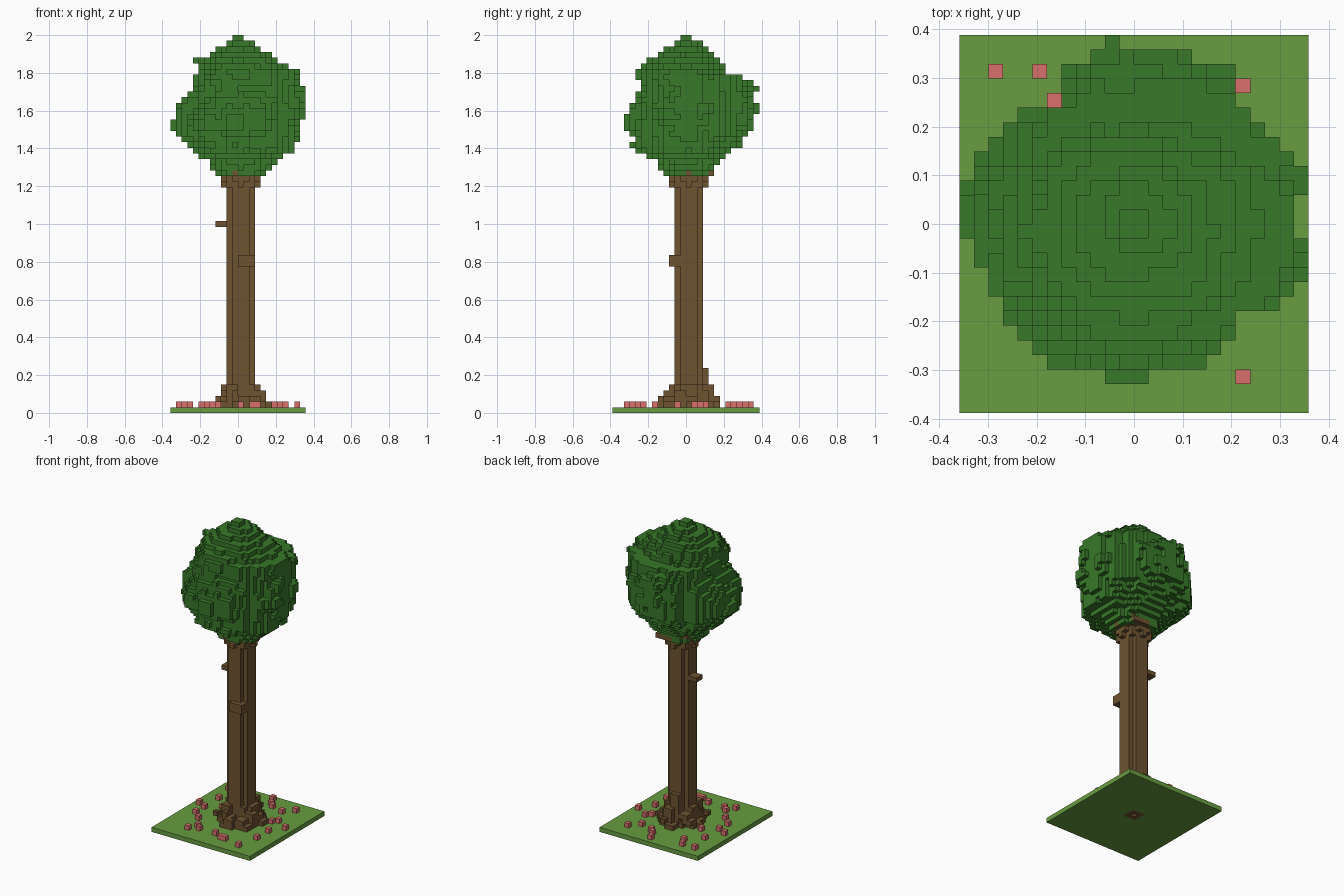
import bpy
import bmesh
from mathutils import Vector, noise

cube = bpy.data.objects.get("Cube")
if cube:
    bpy.data.objects.remove(cube, do_unlink=True)

NX, NY, NZ = 24, 26, 67          # size of the block grid
V = 2 / NZ                       # edge of one block
CX, CY = 12, 13                  # block at the trunk centre


def material(name, hex_code):
    def linear(c):
        return c / 12.92 if c <= 0.04045 else ((c + 0.055) / 1.055) ** 2.4
    rgb = [linear(int(hex_code[n:n + 2], 16) / 255) for n in (0, 2, 4)]
    mat = bpy.data.materials.new(name)
    mat.use_nodes = True
    mat.diffuse_color = (*rgb, 1)
    mat.node_tree.nodes["Principled BSDF"].inputs["Base Color"].default_value = (*rgb, 1)
    return mat


bark = material("bark brown", "6d5330")
leaf = material("leaf green", "387829")
grass = material("grass green", "679c40")
petal = material("petal red", "d8706c")


def box(xs, ys, zs):
    """All blocks in three inclusive index ranges."""
    return {(i, j, k)
            for i in range(xs[0], xs[1] + 1)
            for j in range(ys[0], ys[1] + 1)
            for k in range(zs[0], zs[1] + 1)}


def disc(radius, k, rough=0.0):
    """One layer of blocks around the trunk, with an uneven rim."""
    cells = set()
    for i in range(NX):
        for j in range(NY):
            wobble = rough * noise.noise(Vector((i, j, k)) * 0.43)
            if Vector((i - CX, j - CY)).length <= radius + wobble:
                cells.add((i, j, k))
    return cells


# Trunk: a five-wide column without its corners
trunk = set()
for k in range(1, 44):
    trunk |= disc(2.3, k)

# Roots: shrinking uneven rings, plus one tall root at the back
roots = box((11, 12), (16, 16), (1, 7))
for k, radius in enumerate((4.9, 4.2, 3.6, 3.1), start=1):
    roots |= disc(radius, k, 2.2)

# Ring of root under the ground, open in the middle
hollow = {(CX, CY, 0)}
root_tip = disc(1.5, 0) - hollow

# Knot, twig and the flare where the boughs enter the leaves
knot = box((12, 14), (10, 10), (26, 27)) | box((14, 14), (11, 11), (26, 27))
twig = box((8, 9), (13, 14), (33, 33))
boughs = disc(3, 40) | disc(3.2, 41) | disc(3.8, 42, 1.5)
for sx in (-1, 1):
    for sy in (-1, 1):
        boughs |= {(CX + sx * 3, CY + sy * 2, 42), (CX + sx * 3, CY + sy * 3, 43)}

# Crown: layer -> reach to the right, left, front and back in blocks
CROWN = {
    42: (4, 5, 4, 5), 44: (5, 7, 5, 6), 46: (8, 10, 9, 8), 48: (10, 11, 9, 10),
    50: (12, 11, 11, 12), 53: (11, 12, 10, 12), 57: (8, 11, 8, 12),
    59: (8, 12, 9, 10), 60: (7, 11, 9, 7), 62: (7, 7, 7, 6), 64: (4, 4, 4, 4),
    65: (2, 3, 2, 3), 66: (1, 1, 1, 1),
}
# First and last block of the crown's outline in each row, front to back
OUTLINE = [
    (10, 12), (5, 16), (4, 17), (3, 18), (3, 18), (3, 22), (2, 22), (2, 23),
    (1, 23), (1, 23), (0, 22), (0, 22), (0, 22), (0, 23), (1, 23), (1, 23),
    (2, 21), (3, 20), (4, 19), (7, 18), (7, 18), (7, 18), (9, 15), (10, 10),
]


def reach(k):
    low = max(n for n in CROWN if n <= k)
    high = min(n for n in CROWN if n >= k)
    t = (k - low) / max(high - low, 1)
    return [a + (b - a) * t for a, b in zip(CROWN[low], CROWN[high])]


crown = box((10, 10), (23, 25), (53, 54))
for k in range(min(CROWN), NZ):
    right, left, front, back = reach(k)
    for j, (first, last) in enumerate(OUTLINE, start=2):
        for i in range(first, last + 1):
            x, y = i + 0.5 - NX / 2, j + 0.5 - NY / 2
            r = (abs(x) / (left if x > 0 else right)) ** 1.9
            r += (abs(y) / (back if y > 0 else front)) ** 1.9
            if r <= 1 + 0.28 * noise.noise(Vector((i, j, k)) * 0.41):
                crown.add((i, j, k))

# Flowers scattered on the grass
FLOWERS = [
    (2, 23), (5, 23), (6, 21), (19, 22), (19, 2), (6, 3), (3, 10), (3, 13),
    (5, 8), (7, 5), (12, 4), (14, 3), (15, 3), (6, 15), (12, 24), (14, 21),
    (17, 20), (22, 14), (19, 16), (18, 15), (20, 11), (20, 7), (3, 18), (1, 14),
    (13, 22), (8, 4),
]
flowers = {(i, j, 1) for i, j in FLOWERS}
ground = box((0, NX - 1), (0, NY - 1), (0, 0)) - hollow

# Earlier parts keep their blocks where two parts overlap
parts = [("trunk", trunk, bark), ("roots", roots, bark), ("root_tip", root_tip, bark),
         ("knot", knot, bark), ("twig", twig, bark), ("boughs", boughs, bark),
         ("crown", crown, leaf), ("flowers", flowers, petal), ("ground", ground, grass)]
solid = set()
for n, (name, cells, mat) in enumerate(parts):
    parts[n] = (name, cells - solid, mat)
    solid |= cells


def build(name, cells, mat):
    """Skin the blocks with only their exposed faces."""
    bm = bmesh.new()
    for cell in cells:
        for axis in range(3):
            for side in (0, 1):
                beside = list(cell)
                beside[axis] += 2 * side - 1
                if tuple(beside) in solid:
                    continue
                u, w = (axis + 1) % 3, (axis + 2) % 3
                corners = []
                for du, dw in ((0, 0), (1, 0), (1, 1), (0, 1)):
                    p = Vector(cell)
                    p[axis] += side
                    p[u] += du
                    p[w] += dw
                    corners.append(bm.verts.new((p - Vector((NX / 2, NY / 2, 0))) * V))
                bm.faces.new(corners if side else corners[::-1])
    bmesh.ops.remove_doubles(bm, verts=bm.verts, dist=V / 100)
    mesh = bpy.data.meshes.new(name)
    bm.to_mesh(mesh)
    bm.free()
    mesh.materials.append(mat)
    bpy.context.collection.objects.link(bpy.data.objects.new(name, mesh))


for part in parts:
    build(*part)
